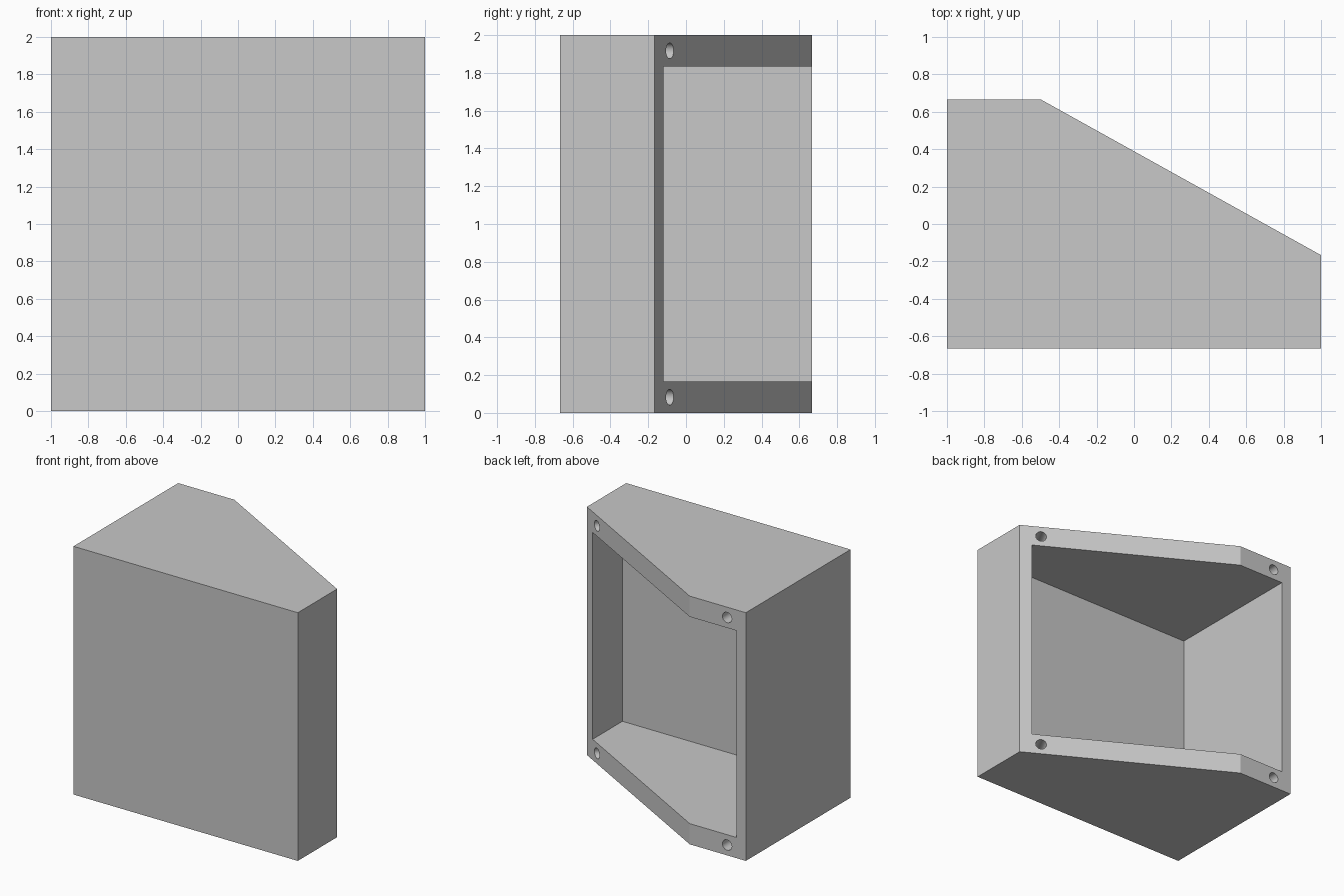
import bpy
import bmesh
from mathutils import Vector

cube = bpy.data.objects.get("Cube")
if cube:
    bpy.data.objects.remove(cube, do_unlink=True)

HEIGHT = 2.0
SIDE_WALL = 1 / 12
THICK_WALL = 1 / 6
HOLE_RADIUS = 0.0417
HOLE_DEPTH = 0.3

grey = bpy.data.materials.new("plain grey")
grey.use_nodes = True
colour = (0.58, 0.58, 0.58, 1)
grey.diffuse_color = colour
grey.node_tree.nodes["Principled BSDF"].inputs["Base Color"].default_value = colour


def prism(name, outline, low, high):
    """Extrude a plan outline between two heights."""
    bm = bmesh.new()
    face = bm.faces.new([bm.verts.new((x, y, low)) for x, y in outline])
    top = bmesh.ops.extrude_face_region(bm, geom=[face])["geom"]
    verts = [v for v in top if isinstance(v, bmesh.types.BMVert)]
    bmesh.ops.translate(bm, verts=verts, vec=(0, 0, high - low))
    bmesh.ops.recalc_face_normals(bm, faces=bm.faces)
    mesh = bpy.data.meshes.new(name)
    bm.to_mesh(mesh)
    bm.free()
    mesh.materials.append(grey)
    obj = bpy.data.objects.new(name, mesh)
    bpy.context.collection.objects.link(obj)
    return obj


def cut(target, cutter):
    """Subtract a cutter and discard it."""
    bpy.ops.object.select_all(action='DESELECT')
    bpy.context.view_layer.objects.active = target
    target.select_set(True)
    mod = target.modifiers.new("cut", 'BOOLEAN')
    mod.operation = 'DIFFERENCE'
    mod.solver = 'EXACT'
    mod.object = cutter
    bpy.ops.object.modifier_apply(modifier=mod.name)
    bpy.data.objects.remove(cutter, do_unlink=True)


# Wedge-shaped outer body with a sloping back
back, slope_end = 2 / 3, -1 / 6
body = prism("housing", [(-1, -back), (1, -back), (1, slope_end),
                         (-0.5, back), (-1, back)], 0, HEIGHT)

# Open cavity through the back
inner = 1 - SIDE_WALL
front = -back + THICK_WALL
cut(body, prism("cavity_cutter", [(-inner, front), (inner, front),
                                  (inner, 1), (-inner, 1)],
                THICK_WALL, HEIGHT - THICK_WALL))

# Blind screw holes square to the flat and sloping rims
slope = Vector((-1.5, back - slope_end, 0)).normalized()
slope_normal = Vector((slope.y, -slope.x, 0))
slope_spot = Vector((1, slope_end, 0)) + slope * THICK_WALL
flat_spot = Vector((-1 + THICK_WALL, back, 0))
for spot, normal in ((slope_spot, slope_normal), (flat_spot, Vector((0, 1, 0)))):
    for z in (SIDE_WALL, HEIGHT - SIDE_WALL):
        bpy.ops.mesh.primitive_cylinder_add(
            vertices=32, radius=HOLE_RADIUS, depth=2 * HOLE_DEPTH,
            location=spot + Vector((0, 0, z)),
            rotation=normal.to_track_quat('Z', 'Y').to_euler())
        hole = bpy.context.object
        hole.name = "hole_cutter"
        hole.data.materials.append(grey)
        cut(body, hole)

bpy.ops.object.shade_smooth_by_angle(angle=0.4)
